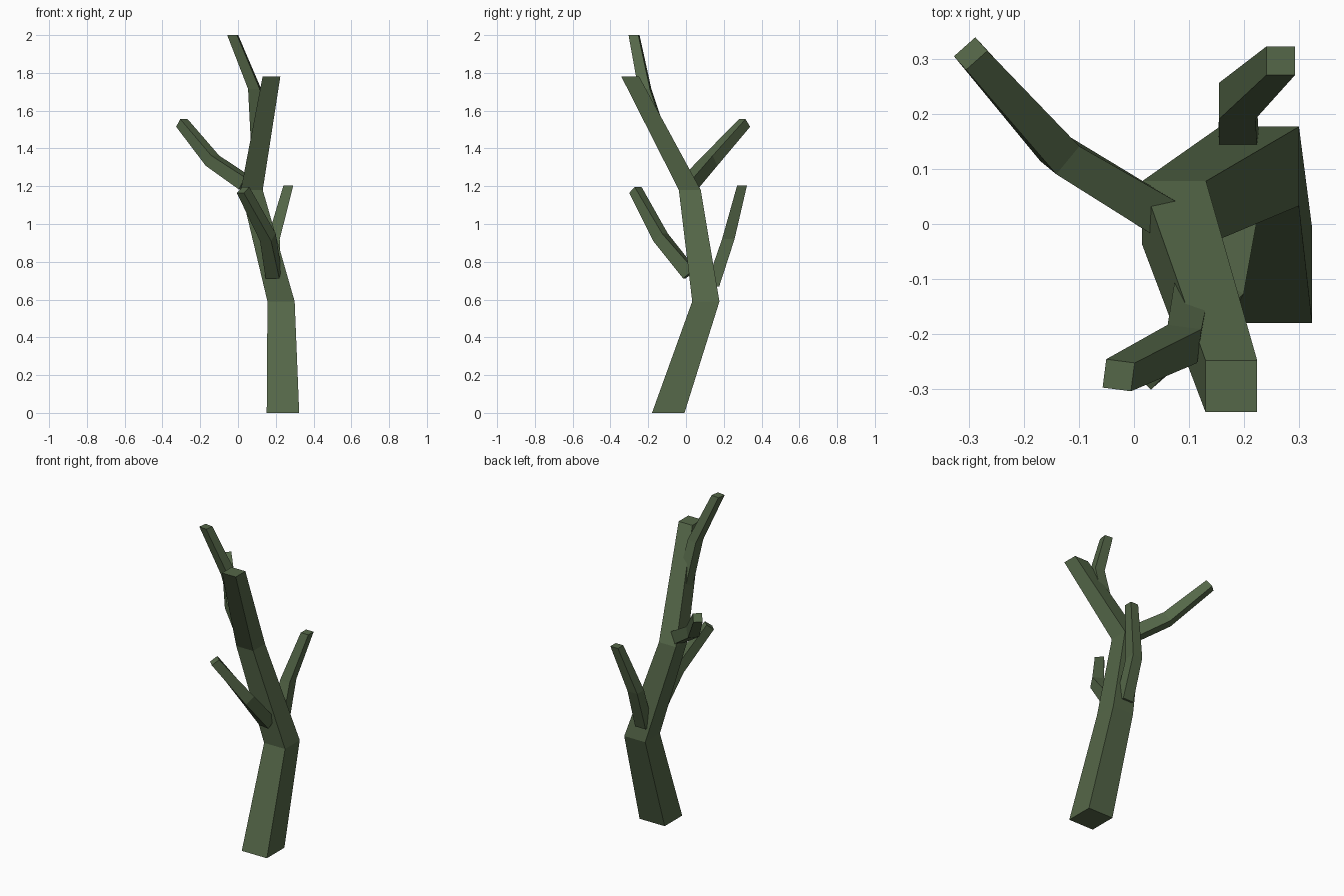
import bpy, bmesh
from mathutils import Vector

if "Cube" in bpy.data.objects:
    bpy.data.objects.remove(bpy.data.objects["Cube"])

bark = bpy.data.materials.new("bark_green")
bark.diffuse_color = (0.09, 0.135, 0.065, 1)
bark.use_nodes = True
bark.node_tree.nodes["Principled BSDF"].inputs["Base Color"].default_value = bark.diffuse_color


def limb(name, path, level=False, twist=0.0):
    """Four-sided tapering limb; path rows are x, y, z, half width.
    level=True keeps every ring horizontal, otherwise rings follow the path."""
    pts = [Vector(p[:3]) for p in path]
    bm = bmesh.new()
    rings = []
    for i, p in enumerate(pts):
        if level:
            u = Vector((1, twist, 0)).normalized()
            v = Vector((-u.y, u.x, 0))
        else:
            t = Vector()
            if i > 0:
                t += (p - pts[i - 1]).normalized()
            if i < len(pts) - 1:
                t += (pts[i + 1] - p).normalized()
            t.normalize()
            u = t.cross(Vector((0, 0, 1))).normalized()
            v = u.cross(t)
        h = path[i][3]
        rings.append([bm.verts.new(p + u * h * a + v * h * b)
                      for a, b in ((-1, -1), (1, -1), (1, 1), (-1, 1))])
    for r, s in zip(rings, rings[1:]):
        for k in range(4):
            n = (k + 1) % 4
            bm.faces.new((r[k], r[n], s[n], s[k]))
    bm.faces.new(rings[0][::-1])
    bm.faces.new(rings[-1])
    bmesh.ops.recalc_face_normals(bm, faces=bm.faces)
    me = bpy.data.meshes.new(name)
    bm.to_mesh(me)
    bm.free()
    me.materials.append(bark)
    ob = bpy.data.objects.new(name, me)
    bpy.context.collection.objects.link(ob)
    return ob


# Main stem
limb("trunk", [(0.238, -0.094, 0.0, 0.086), (0.228, 0.105, 0.59, 0.072),
               (0.073, 0.02, 1.18, 0.058), (0.177, -0.295, 1.78, 0.047)], level=True)

# Branches that keep level rings
limb("top_branch", [(0.105, -0.125, 1.43, 0.033), (0.088, -0.218, 1.715, 0.031),
                    (-0.028, -0.275, 2.0, 0.026)], level=True, twist=-0.13)
limb("back_branch", [(0.19, 0.14, 0.67, 0.036), (0.188, 0.224, 0.92, 0.033),
                     (0.267, 0.297, 1.205, 0.026)], level=True)

# Branches whose rings follow their direction
limb("left_branch", [(0.04, 0.02, 1.215, 0.037), (-0.135, 0.128, 1.335, 0.033),
                     (-0.297, 0.31, 1.535, 0.026)])
limb("front_branch", [(0.188, 0.02, 0.735, 0.037), (0.158, -0.135, 0.93, 0.033),
                      (0.027, -0.268, 1.18, 0.026)])
